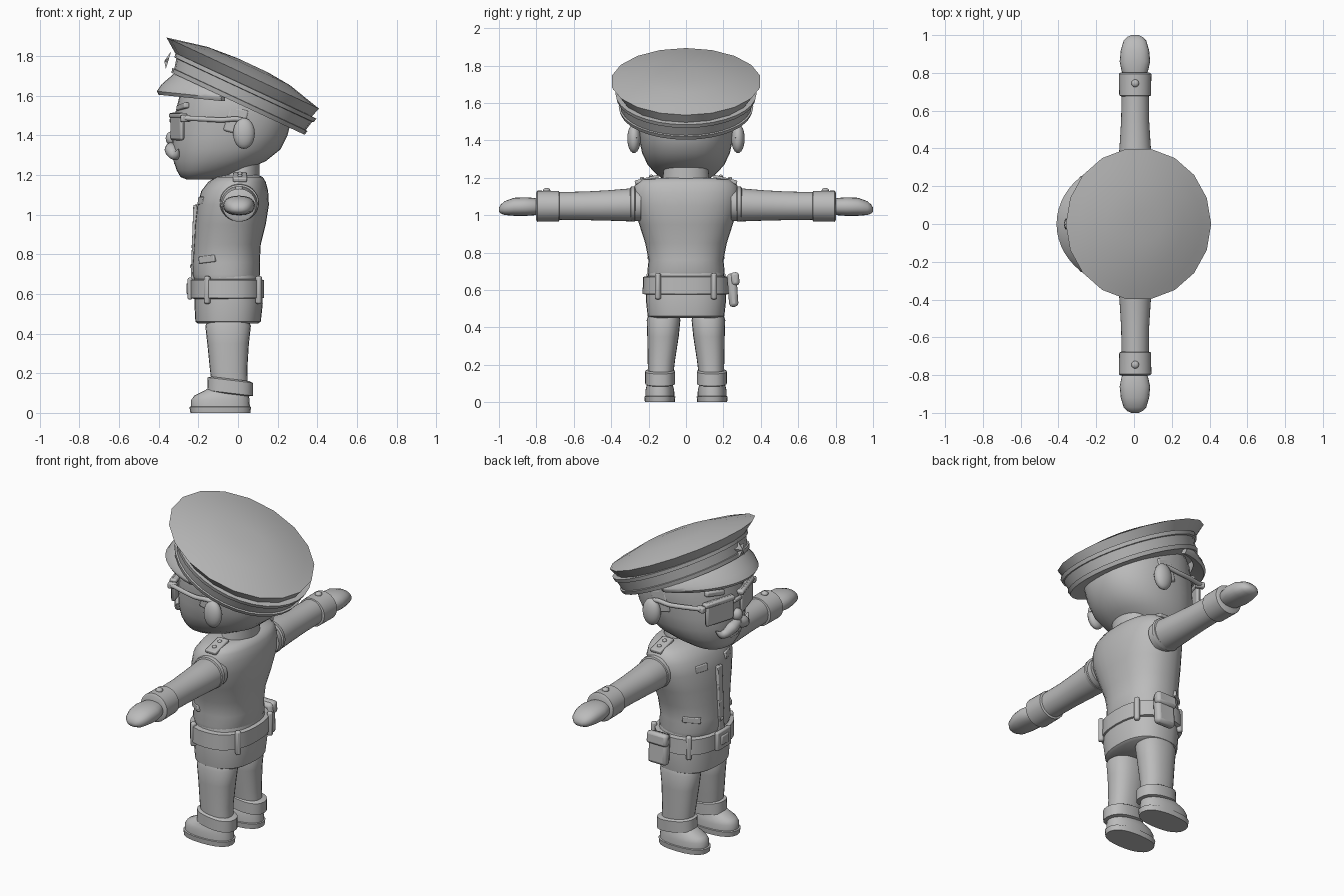
import bpy, bmesh, math
from mathutils import Vector, Matrix, Euler

cube = bpy.data.objects.get("Cube")
if cube:
    bpy.data.objects.remove(cube, do_unlink=True)

grey = bpy.data.materials.new("plain_grey")
grey.use_nodes = True
grey.diffuse_color = (0.5, 0.5, 0.5, 1)
grey.node_tree.nodes["Principled BSDF"].inputs["Base Color"].default_value = (0.5, 0.5, 0.5, 1)


def finish(name, bm, bevel=0, angle=40):
    """Turn a bmesh into a shaded object, optionally with rounded edges."""
    bmesh.ops.recalc_face_normals(bm, faces=bm.faces)
    me = bpy.data.meshes.new(name)
    bm.to_mesh(me)
    bm.free()
    me.materials.append(grey)
    ob = bpy.data.objects.new(name, me)
    bpy.context.collection.objects.link(ob)
    if bevel:
        mod = ob.modifiers.new("round", "BEVEL")
        mod.width, mod.segments = bevel, 2
    bpy.ops.object.select_all(action="DESELECT")
    ob.select_set(True)
    bpy.context.view_layer.objects.active = ob
    bpy.ops.object.shade_smooth_by_angle(angle=math.radians(angle))
    return ob


def loft(name, rings, n=32, power=2.0, place=lambda u, v, t: (u, v, t), angle=40):
    """Skin rings (t, u min, u max, v centre, v radius) of superellipse outline."""
    bm = bmesh.new()
    loops = []
    for t, u0, u1, vc, rv in rings:
        loop = []
        for i in range(n):
            a = math.tau * i / n
            c, s = math.cos(a), math.sin(a)
            c = math.copysign(abs(c) ** (2 / power), c)
            s = math.copysign(abs(s) ** (2 / power), s)
            loop.append(bm.verts.new(place((u0 + u1) / 2 + c * (u1 - u0) / 2, vc + s * rv, t)))
        loops.append(loop)
    for a, b in zip(loops, loops[1:]):
        for i in range(n):
            j = (i + 1) % n
            bm.faces.new((a[i], a[j], b[j], b[i]))
    bm.faces.new(loops[0])
    bm.faces.new(loops[-1])
    return finish(name, bm, angle=angle)


def box(name, loc, size, rot=(0, 0, 0), bevel=0.008):
    bm = bmesh.new()
    bmesh.ops.create_cube(bm, size=1)
    m = Matrix.LocRotScale(Vector(loc), Euler([math.radians(r) for r in rot]), Vector(size))
    bm.transform(m)
    return finish(name, bm, bevel)


def ball(name, loc, size):
    bm = bmesh.new()
    bmesh.ops.create_uvsphere(bm, u_segments=20, v_segments=12, radius=1)
    bm.transform(Matrix.LocRotScale(Vector(loc), None, Vector(size)))
    return finish(name, bm)


def tube(name, points, radius):
    """Smooth tapered tube through (x, y, z, thickness) points."""
    cu = bpy.data.curves.new(name, "CURVE")
    cu.dimensions = "3D"
    cu.bevel_depth, cu.bevel_resolution, cu.use_fill_caps = radius, 3, True
    sp = cu.splines.new("BEZIER")
    sp.bezier_points.add(len(points) - 1)
    for bp, (x, y, z, r) in zip(sp.bezier_points, points):
        bp.co, bp.radius = (x, y, z), r
        bp.handle_left_type = bp.handle_right_type = "AUTO"
    cu.materials.append(grey)
    ob = bpy.data.objects.new(name, cu)
    bpy.context.collection.objects.link(ob)


# Body
loft("hips", [(.45, -.2, .1, 0, .19), (.46, -.215, .115, 0, .205), (.55, -.22, .125, 0, .215),
              (.64, -.215, .115, 0, .21), (.7, -.215, .105, 0, .2)], power=2.4)
loft("jacket", [(.67, -.22, .1, 0, .2), (.7, -.23, .112, 0, .207), (.76, -.228, .11, 0, .2),
                (.85, -.222, .115, 0, .218), (.95, -.217, .14, 0, .25), (1.05, -.205, .156, 0, .285),
                (1.12, -.185, .152, 0, .288), (1.165, -.15, .14, 0, .272), (1.19, -.11, .125, 0, .24),
                (1.2, -.06, .1, 0, .15)], power=2.3, angle=60)
tilt = lambda u, v, t: (u, v, t + .25 * (u - .03))
loft("collar", [(1.16, -.1, .11, 0, .13), (1.24, -.06, .108, 0, .12), (1.245, -.05, .1, 0, .11)], place=tilt)
loft("belt", [(.575, -.22, .115, 0, .21), (.58, -.24, .13, 0, .232),
              (.67, -.24, .13, 0, .23), (.675, -.22, .11, 0, .2)], power=2.4, angle=30)
box("belt_buckle", (-.242, 0, .627), (.025, .13, .11))
box("buckle_centre", (-.254, 0, .627), (.014, .07, .055))
box("jacket_placket", (-.222, 0, .86), (.02, .045, .38), (0, 2, 0), .005)
for k in range(4):
    ball("jacket_button", (-.232 + .007 * k, 0, .74 + .1 * k), (.01, .013, .013))

# Holster
box("holster", (0, .25, .6), (.12, .05, .18), (4, 0, 0), .018)
box("holster_flap", (0, .262, .66), (.13, .045, .07), (4, 0, 0), .015)

# Head
loft("head", [(1.178, -.26, -.13, 0, .07), (1.19, -.29, -.06, 0, .12), (1.225, -.31, .04, 0, .165),
              (1.27, -.325, .14, 0, .205), (1.33, -.333, .215, 0, .234), (1.4, -.332, .25, 0, .25),
              (1.5, -.32, .275, 0, .262), (1.6, -.295, .23, 0, .265), (1.68, -.27, .12, 0, .22),
              (1.73, -.2, .02, 0, .12)], power=2.25, angle=60)
ball("nose", (-.335, 0, 1.385), (.03, .032, .035))
box("glasses_bridge", (-.335, 0, 1.475), (.02, .07, .022), bevel=.006)
box("mouth", (-.315, 0, 1.262), (.015, .08, .014), bevel=.004)

# Cap, tilted back
A = math.radians(25)


def cap(u, v, t):
    return (u * math.cos(A) + t * math.sin(A), v, 1.56 - u * math.sin(A) + t * math.cos(A))


loft("cap_band", [(0, -.345, .345, 0, .33), (0, -.37, .37, 0, .352), (.022, -.377, .377, 0, .36),
                  (.024, -.366, .366, 0, .35), (.075, -.378, .378, 0, .362), (.077, -.39, .386, 0, .372),
                  (.098, -.394, .39, 0, .377), (.1, -.37, .36, 0, .35)], place=cap, angle=30)
loft("cap_crown", [(.09, -.385, .362, 0, .35), (.15, -.468, .381, 0, .403), (.165, -.4, .32, 0, .35),
                   (.195, -.26, .2, 0, .22), (.207, -.1, .07, 0, .09)], n=18, place=cap, angle=35)

# Cap visor
bm = bmesh.new()
rows = []
for i in range(25):
    a = math.radians(-78 + 156 * i / 24)
    c, s = math.cos(a), math.sin(a)
    rows.append([bm.verts.new(p) for p in (
        (-.325 * c, .34 * s, 1.575 + .135 * c), (-.385 * c, .348 * s, 1.578 + .08 * c),
        (-.41 * c, .345 * s, 1.58 + .043 * c), (-.4 * c, .335 * s, 1.565 + .04 * c),
        (-.31 * c, .325 * s, 1.56 + .06 * c))])
for p, q in zip(rows, rows[1:]):
    for k in range(5):
        m = (k + 1) % 5
        bm.faces.new((p[k], p[m], q[m], q[k]))
bm.faces.new(rows[0])
bm.faces.new(rows[-1])
finish("cap_visor", bm)

# Star badge on the band
bm = bmesh.new()
star = []
for i in range(10):
    a, r = math.tau * i / 10, (.05, .024)[i % 2]
    star.append(bm.verts.new((-.352 + .3 * r * math.cos(a), r * math.sin(a), 1.775 + r * math.cos(a))))
tip = bm.verts.new((-.372, 0, 1.775))
for i in range(10):
    bm.faces.new((star[i], star[(i + 1) % 10], tip))
bm.faces.new(star)
finish("cap_star", bm, angle=20)

# Paired parts
for side, s in (("left", -1), ("right", 1)):
    along = lambda u, v, t: (u, s * t, v)
    loft(side + "_sleeve", [(.24, -.08, .1, 1.055, .085), (.3, -.085, .098, 1.055, .088),
                            (.42, -.076, .088, 1.052, .081), (.55, -.068, .08, 1.05, .076),
                            (.7, -.066, .078, 1.05, .074)], place=along)
    loft(side + "_armhole_seam", [(.27, -.08, .1, 1.06, .085), (.275, -.092, .106, 1.06, .095),
                                  (.295, -.09, .104, 1.06, .092), (.3, -.07, .09, 1.06, .08)], place=along)
    loft(side + "_sleeve_cuff", [(.675, -.065, .075, 1.048, .072), (.68, -.078, .09, 1.048, .082),
                                 (.795, -.08, .092, 1.048, .083), (.802, -.07, .08, 1.048, .072)], place=along)
    ball(side + "_cuff_button", (.006, s * .745, 1.132), (.02, .02, .014))
    loft(side + "_hand", [(.78, -.05, .06, 1.045, .04), (.81, -.066, .074, 1.046, .046),
                          (.86, -.076, .086, 1.046, .05), (.92, -.07, .08, 1.045, .048),
                          (.97, -.055, .065, 1.038, .037), (.99, -.036, .046, 1.033, .024),
                          (1, -.015, .025, 1.03, .01)], n=20, power=2.3, place=along, angle=60)

    loft(side + "_trouser_leg", [(.13, -.13, .05, s * .136, .066), (.22, -.142, .047, s * .132, .073),
                                 (.35, -.155, .055, s * .123, .084), (.44, -.165, .065, s * .12, .09),
                                 (.47, -.15, .05, s * .12, .08)], n=24, power=2.3)
    slope = lambda u, v, t: (u, v, t - .12 * (u + .04))
    loft(side + "_trouser_cuff", [(.095, -.13, .055, s * .138, .07), (.1, -.155, .075, s * .138, .08),
                                  (.165, -.153, .075, s * .138, .08), (.172, -.135, .055, s * .138, .07)],
         n=24, power=2.4, place=slope)
    loft(side + "_shoe_sole", [(0, -.24, .062, s * .14, .08), (.03, -.245, .066, s * .14, .083),
                               (.034, -.23, .055, s * .14, .075)], n=24, power=2.4)
    loft(side + "_shoe", [(.03, -.236, .06, s * .14, .078), (.065, -.236, .058, s * .14, .077),
                          (.088, -.22, .055, s * .14, .071), (.107, -.18, .052, s * .14, .064),
                          (.14, -.12, .05, s * .138, .06)], n=24, power=2.3, angle=60)

    # Face
    ball(side + "_ear", (.03, s * .278, 1.41), (.055, .036, .078))
    box(side + "_lens", (-.305, s * .125, 1.445), (.026, .185, .14), (0, 0, -17 * s), .018)
    box(side + "_lens_frame", (-.302, s * .125, 1.5), (.04, .2, .025), (0, 0, -17 * s))
    box(side + "_hinge", (-.265, s * .235, 1.485), (.05, .03, .035), (0, 0, -17 * s))
    tube(side + "_glasses_arm", [(-.265, s * .24, 1.487, 1), (-.1, s * .272, 1.478, 1),
                                 (.04, s * .272, 1.468, 1), (.075, s * .268, 1.41, .8)], .013)
    box(side + "_eyebrow", (-.278, s * .13, 1.545), (.03, .12, .03), (8 * s, 0, -20 * s))
    box(side + "_sideburn", (-.01, s * .25, 1.475), (.1, .025, .13), (0, 15, 0), .01)
    tube(side + "_moustache", [(-.335, 0, 1.34, .9), (-.335, s * .05, 1.325, 1.1),
                               (-.315, s * .105, 1.3, .75), (-.3, s * .15, 1.33, .1)], .032)

    # Uniform details
    box(side + "_epaulette", (.01, s * .21, 1.19), (.07, .13, .022), (-14 * s, 0, 0), .006)
    for k in range(2):
        ball(side + "_epaulette_stud", (.01, s * (.185 + .05 * k), 1.207 - .012 * k), (.012, .012, .01))
    box(side + "_chest_badge", (-.182, s * .12, 1.07), (.02, .08, .04), (0, 8, -18 * s), .005)
    box(side + "_pocket_flap", (-.155, s * .168, .775), (.1, .02, .035), (0, -6, 38 * s), .005)
    for k, (x, y) in enumerate(((-.155, .195), (.105, .15))):
        turn = (-35, 50)[k] * -s
        box(side + "_belt_loop", (x, s * y, .62), (.03, .03, .14), (0, 0, turn), .01)
